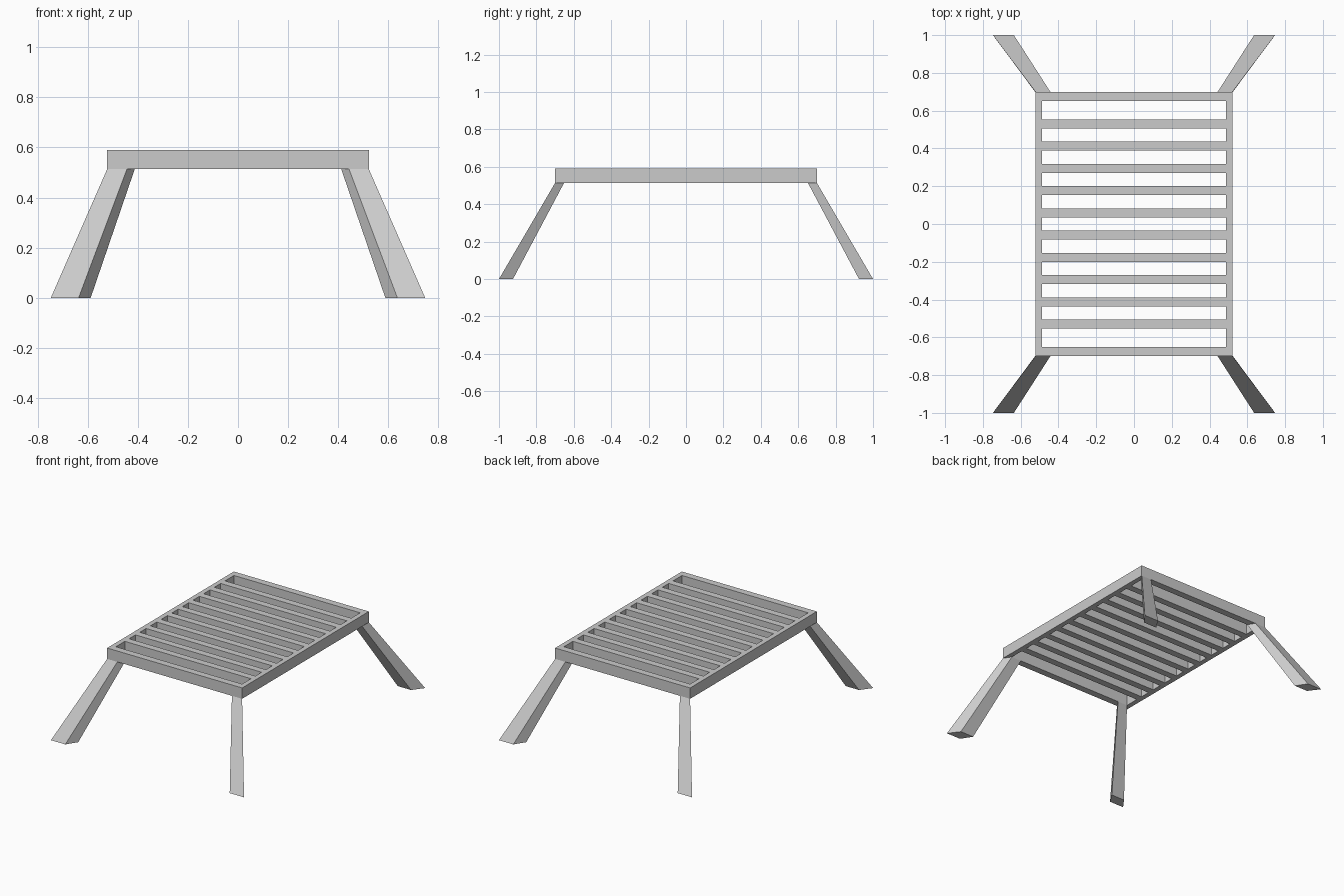
import bpy, bmesh

if "Cube" in bpy.data.objects:
    bpy.data.objects.remove(bpy.data.objects["Cube"])

# Overall sizes
HX, HY = 0.522, 0.70          # half size of the frame
Z0, Z1 = 0.514, 0.59          # underside and top of the frame
SIDE, END = 0.034, 0.048      # rail widths
IX, IY = HX - SIDE, HY - END  # inner opening


def make_object(name, bm):
    bmesh.ops.recalc_face_normals(bm, faces=bm.faces)
    mesh = bpy.data.meshes.new(name)
    bm.to_mesh(mesh)
    bm.free()
    obj = bpy.data.objects.new(name, mesh)
    bpy.context.collection.objects.link(obj)
    return obj


def loft(name, bottom, top, zb, zt):
    """Solid between two matching outlines at heights zb and zt."""
    bm = bmesh.new()
    lo = [bm.verts.new((x, y, zb)) for x, y in bottom]
    hi = [bm.verts.new((x, y, zt)) for x, y in top]
    bm.faces.new(lo)
    bm.faces.new(hi)
    n = len(lo)
    for i in range(n):
        j = (i + 1) % n
        bm.faces.new((lo[i], lo[j], hi[j], hi[i]))
    return make_object(name, bm)


# Rectangular frame: outer and inner loops bridged into a ring
bm = bmesh.new()
rings = []
for x, y in ((HX, HY), (IX, IY)):
    for z in (Z0, Z1):
        rings.append([bm.verts.new((sx * x, sy * y, z))
                      for sx, sy in ((-1, -1), (1, -1), (1, 1), (-1, 1))])
outer_lo, outer_hi, inner_lo, inner_hi = rings
for a, b in ((outer_lo, outer_hi), (outer_hi, inner_hi),
             (inner_hi, inner_lo), (inner_lo, outer_lo)):
    for i in range(4):
        j = (i + 1) % 4
        bm.faces.new((a[i], a[j], b[j], b[i]))
make_object("frame", bm)

# Ten cross slats, flush with the frame
SLATS, PITCH, HALF = 10, 0.1177, 0.024
for k in range(SLATS):
    y = (k - (SLATS - 1) / 2) * PITCH
    outline = [(-IX, y - HALF), (IX, y - HALF), (IX, y + HALF), (-IX, y + HALF)]
    loft(f"slat_{k + 1}", outline, outline, Z0, Z1)

# Four splayed legs, widening toward the floor
FOOT = [(0.747, 1.0), (0.636, 1.0), (0.588, 0.925), (0.691, 0.925)]
HEAD = [(HX, HY), (0.443, HY), (0.412, IY), (IX, IY)]
for sy, end in ((-1, "front"), (1, "back")):
    for sx, side in ((-1, "left"), (1, "right")):
        loft(f"{end}_{side}_leg",
             [(sx * x, sy * y) for x, y in FOOT],
             [(sx * x, sy * y) for x, y in HEAD], 0, Z0)
